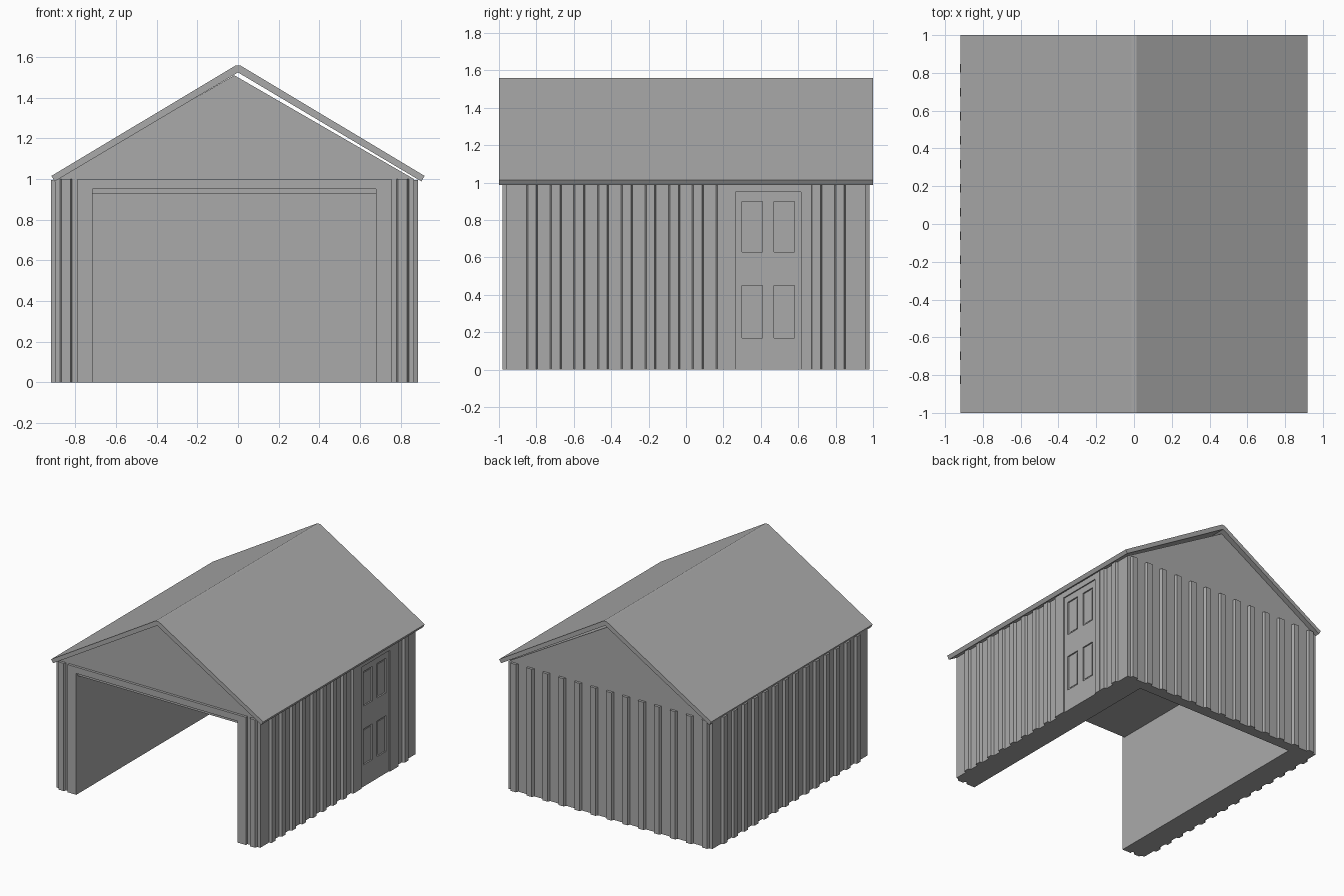
import bpy, bmesh
from mathutils import Vector

cube = bpy.data.objects.get("Cube")
if cube:
    bpy.data.objects.remove(cube)

grey = bpy.data.materials.new("plain_grey")
grey.use_nodes = True
COLOUR = (0.4, 0.4, 0.4, 1)
grey.diffuse_color = COLOUR
grey.node_tree.nodes["Principled BSDF"].inputs["Base Color"].default_value = COLOUR


def add_prism(bm, profile, axis, start, end):
    """Extrude a closed outline along an axis; the outline uses the other two axes in order."""
    def place(p):
        co = list(p)
        co.insert("xyz".index(axis), start)
        return bm.verts.new(co)
    face = bm.faces.new([place(p) for p in profile])
    moved = bmesh.ops.extrude_face_region(bm, geom=[face])["geom"]
    shift = Vector([end - start if a == axis else 0 for a in "xyz"])
    bmesh.ops.translate(bm, vec=shift, verts=[v for v in moved if isinstance(v, bmesh.types.BMVert)])


def build(name, prisms):
    bm = bmesh.new()
    for prism in prisms:
        add_prism(bm, *prism)
    bmesh.ops.recalc_face_normals(bm, faces=bm.faces)
    mesh = bpy.data.meshes.new(name)
    bm.to_mesh(mesh)
    bm.free()
    mesh.materials.append(grey)
    obj = bpy.data.objects.new(name, mesh)
    bpy.context.collection.objects.link(obj)
    return obj


def rect(a0, a1, b0, b1):
    return [(a0, b0), (a1, b0), (a1, b1), (a0, b1)]


def arch(outer0, outer1, inner0, inner1, top, head):
    """Outline of a frame that is open at the ground."""
    return [(outer0, 0), (outer0, top), (outer1, top), (outer1, 0),
            (inner1, 0), (inner1, head), (inner0, head), (inner0, 0)]


MID = -0.018                        # the walls sit a little off the ridge line
LEFT, RIGHT = MID + 0.883, MID - 0.883
BACK, FRONT = 0.96, -0.96
RELIEF = 0.02
IN_L, IN_R = 0.68, -0.715
INNER_BACK = 0.88

# Walls and gables, hollow below and open at the front
gable = [(LEFT, 0), (LEFT, 1), (MID, 1.51), (RIGHT, 1), (RIGHT, 0)]
hollow = [(IN_R, 0), (IN_R, 0.925), (IN_L, 0.925), (IN_L, 0)]
build("wall_shell", [(gable + hollow, "y", FRONT, INNER_BACK)])
build("back_wall", [(gable, "y", INNER_BACK, BACK)])

# Frame around the vehicle opening
build("front_frame", [(arch(-0.79, 0.755, IN_R, IN_L, 1, 0.95), "y", FRONT - RELIEF, FRONT)])


def rib(centre, wall, out, across_x):
    """Plan of one trapezoid cladding rib standing out from a wall."""
    plan = [(-0.03, wall - out * 0.01), (-0.03, wall), (-0.022, wall + out * RELIEF),
            (0.022, wall + out * RELIEF), (0.03, wall), (0.03, wall - out * 0.01)]
    return [(centre + a, b) if across_x else (b, centre + a) for a, b in plan]


# Cladding ribs
DOOR_MID = 0.44
side_y = [0.1267 * (i - 6.5) for i in range(14)]
end_x = [MID + 0.138 * (i - 6) for i in range(13)]
build("right_ribs", [(rib(y, RIGHT, -1, False), "z", 0, 0.995) for y in side_y])
build("left_ribs", [(rib(y, LEFT, 1, False), "z", 0, 0.995)
                    for y in side_y if abs(y - DOOR_MID) > 0.23])
build("back_ribs", [(rib(x, BACK, 1, True), "z", 0, 1) for x in end_x])
build("front_ribs", [(rib(x, FRONT, -1, True), "z", 0, 1) for x in (end_x[0], end_x[-1])])

# Side door: surround, then stiles and rails leaving four sunk panels
y0, y1 = DOOR_MID - 0.175, DOOR_MID + 0.175
build("side_door_surround", [(arch(DOOR_MID - 0.235, DOOR_MID + 0.23, y0, y1, 0.995, 0.95),
                              "x", LEFT, LEFT + RELIEF)])
stiles = [rect(a, b, 0, 0.95) for a, b in ((y0, 0.3), (0.41, 0.47), (0.58, y1))]
rails = [rect(a, b, c, d) for a, b in ((0.3, 0.41), (0.47, 0.58))
         for c, d in ((0, 0.17), (0.45, 0.63), (0.9, 0.95))]
build("side_door", [(bar, "x", LEFT, LEFT + 0.011) for bar in stiles + rails])
raised = [rect(a + 0.015, b - 0.015, c + 0.015, d - 0.015) for a, b in ((0.3, 0.41), (0.47, 0.58))
          for c, d in ((0.17, 0.45), (0.63, 0.9))]
build("side_door_panels", [(p, "x", LEFT, LEFT + 0.003) for p in raised])

# Pitched roof with square-cut eaves
build("roof", [([(-0.918, 1.015), (-0.012, 1.558), (0.012, 1.558), (0.918, 1.015),
                 (0.902, 0.988), (0, 1.524), (-0.902, 0.988)], "y", -1, 1)])
